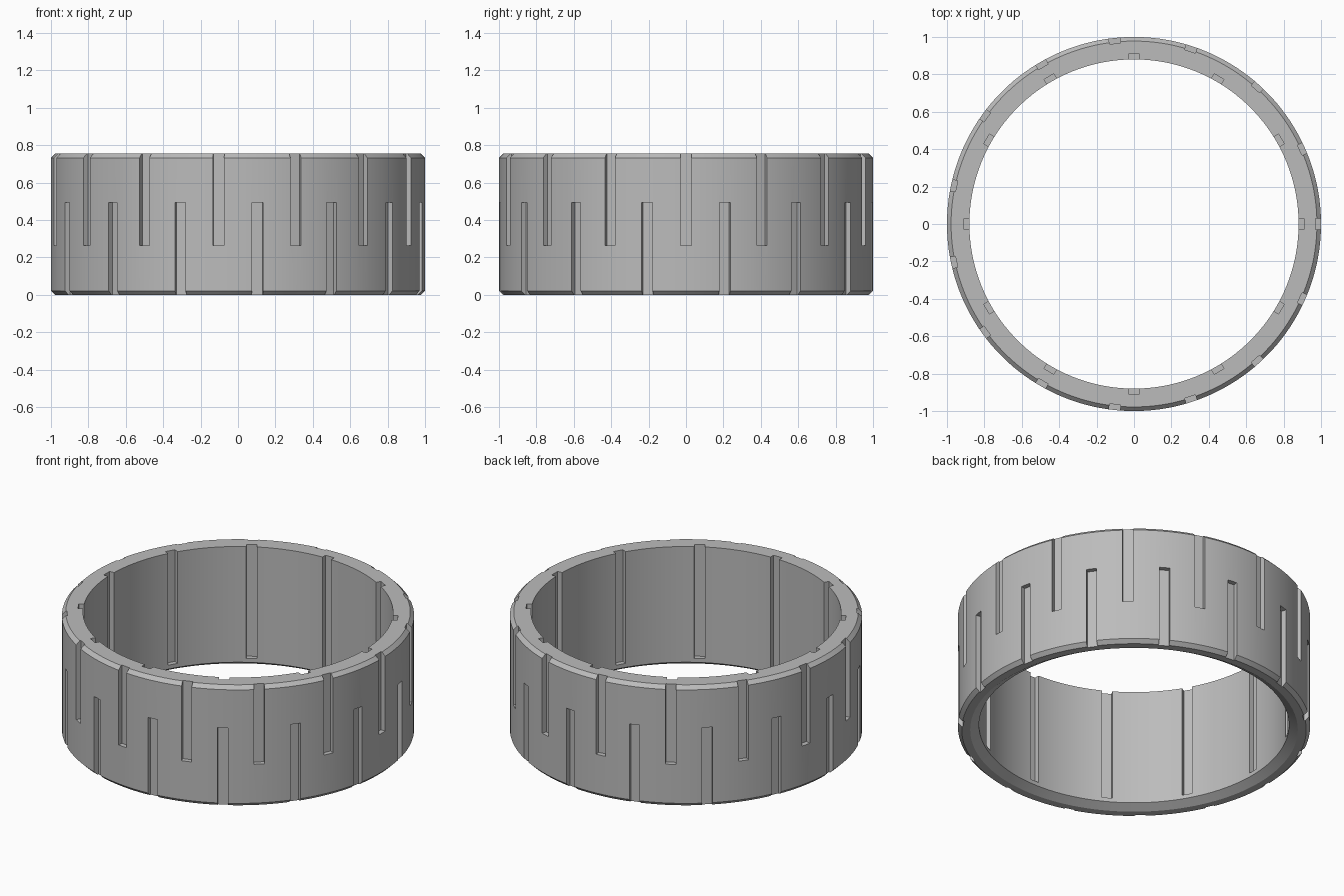
import bpy
import bmesh
from math import pi, radians
from mathutils import Matrix, Vector

if "Cube" in bpy.data.objects:
    bpy.data.objects.remove(bpy.data.objects["Cube"], do_unlink=True)

HEIGHT = 0.755
OUTER, INNER = 1.0, 0.88
BEVEL = 0.022
SEGMENTS = 180
SLOT_WIDTH, SLOT_DEPTH = 0.06, 0.03

grey = bpy.data.materials.new("plain grey")
grey.use_nodes = True
colour = (0.5, 0.5, 0.5, 1)
grey.diffuse_color = colour
grey.node_tree.nodes["Principled BSDF"].inputs["Base Color"].default_value = colour


def add_object(name, bm):
    bmesh.ops.recalc_face_normals(bm, faces=bm.faces)
    mesh = bpy.data.meshes.new(name)
    bm.to_mesh(mesh)
    bm.free()
    mesh.materials.append(grey)
    obj = bpy.data.objects.new(name, mesh)
    bpy.context.collection.objects.link(obj)
    return obj


def add_slots(bm, count, start, r0, r1, z0, z1):
    """Boxes spaced evenly round the ring, from radius r0 to r1."""
    size = Matrix.Diagonal((r1 - r0, SLOT_WIDTH, z1 - z0, 1))
    place = Matrix.Translation(((r0 + r1) / 2, 0, (z0 + z1) / 2))
    for i in range(count):
        turn = Matrix.Rotation(start + i * 2 * pi / count, 4, "Z")
        bmesh.ops.create_cube(bm, size=1, matrix=turn @ place @ size)


# Ring: bevelled section spun about the vertical axis
section = [
    (INNER, 0.03), (INNER + 0.05, 0), (OUTER - BEVEL, 0), (OUTER, BEVEL),
    (OUTER, HEIGHT - BEVEL), (OUTER - BEVEL, HEIGHT), (INNER, HEIGHT),
]
bm = bmesh.new()
verts = [bm.verts.new((r, 0, z)) for r, z in section]
edges = [bm.edges.new((v, verts[i - 1])) for i, v in enumerate(verts)]
bmesh.ops.spin(bm, geom=verts + edges, cent=Vector(), axis=(0, 0, 1),
               angle=2 * pi, steps=SEGMENTS, use_merge=True)
bmesh.ops.remove_doubles(bm, verts=bm.verts, dist=1e-5)
ring = add_object("ring", bm)

# Slots: staggered upper and lower rows outside, one row inside
bm = bmesh.new()
floor = OUTER - SLOT_DEPTH
add_slots(bm, 15, 0, floor, 1.1, 0.265, HEIGHT + 0.1)
add_slots(bm, 15, radians(12), floor, 1.1, -0.1, 0.495)
add_slots(bm, 12, 0, 0.8, INNER + SLOT_DEPTH, 0.055, HEIGHT + 0.1)
cutter = add_object("slot_cutter", bm)
cutter.hide_render = True

cut = ring.modifiers.new("slots", "BOOLEAN")
cut.operation = "DIFFERENCE"
cut.solver = "EXACT"
cut.object = cutter

bpy.ops.object.select_all(action="DESELECT")
ring.select_set(True)
bpy.context.view_layer.objects.active = ring
bpy.ops.object.modifier_apply(modifier=cut.name)
bpy.data.objects.remove(cutter, do_unlink=True)
bpy.ops.object.shade_smooth_by_angle(angle=radians(20))
